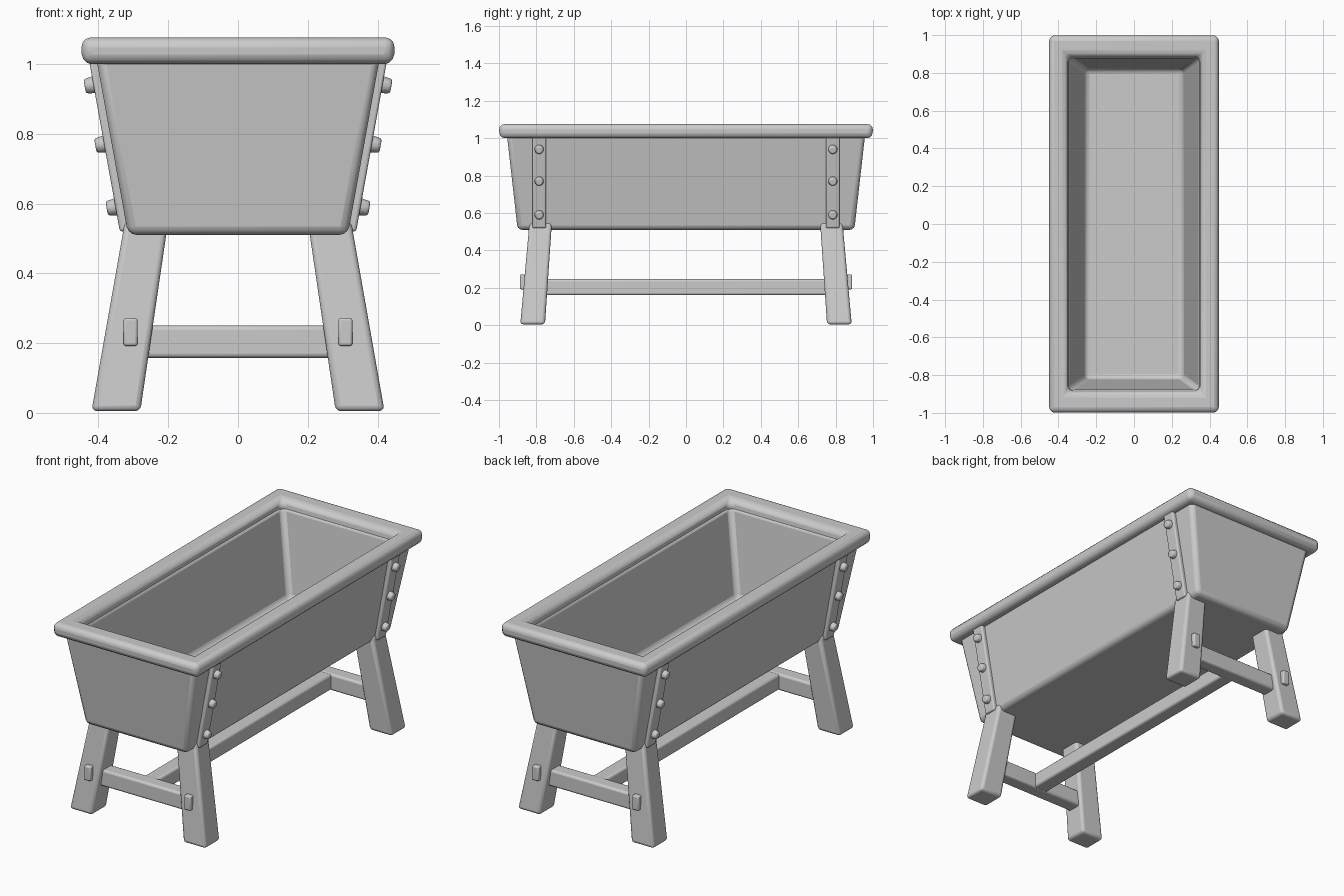
import bpy, bmesh, math
from mathutils import Matrix, Vector

cube = bpy.data.objects.get("Cube")
if cube:
    bpy.data.objects.remove(cube, do_unlink=True)

GREY = (0.6, 0.6, 0.6, 1)
mat = bpy.data.materials.new("plain grey")
mat.use_nodes = True
mat.diffuse_color = GREY
mat.node_tree.nodes["Principled BSDF"].inputs["Base Color"].default_value = GREY


def finish(name, bm, bevel, segments=3):
    """Turn a bmesh into a smooth-shaded object with softened edges."""
    bmesh.ops.recalc_face_normals(bm, faces=bm.faces)
    mesh = bpy.data.meshes.new(name)
    bm.to_mesh(mesh)
    bm.free()
    mesh.materials.append(mat)
    ob = bpy.data.objects.new(name, mesh)
    bpy.context.collection.objects.link(ob)
    mod = ob.modifiers.new("soft edges", 'BEVEL')
    mod.width = bevel
    mod.segments = segments
    mod.limit_method = 'ANGLE'
    mod.angle_limit = math.radians(25)
    bpy.ops.object.select_all(action='DESELECT')
    ob.select_set(True)
    bpy.context.view_layer.objects.active = ob
    bpy.ops.object.shade_smooth_by_angle(angle=math.radians(40))
    return ob


def loft(name, sections, bevel, ring=False):
    """Join rectangles given as (centre x, centre y, half x, half y, z)."""
    bm = bmesh.new()
    loops = []
    for cx, cy, hx, hy, z in sections:
        corners = ((-1, -1), (1, -1), (1, 1), (-1, 1))
        loops.append([bm.verts.new((cx + i * hx, cy + j * hy, z)) for i, j in corners])
    pairs = list(zip(loops, loops[1:]))
    if ring:
        pairs.append((loops[-1], loops[0]))
    else:
        bm.faces.new(loops[0])
        bm.faces.new(loops[-1])
    for a, b in pairs:
        for k in range(4):
            n = (k + 1) % 4
            bm.faces.new((a[k], a[n], b[n], b[k]))
    return finish(name, bm, bevel)


def box(name, centre, half, bevel):
    x, y, z = centre
    hx, hy, hz = half
    return loft(name, [(x, y, hx, hy, z - hz), (x, y, hx, hy, z + hz)], bevel)


def wall_x(z):
    """Outer half width of the trough at a height."""
    return 0.315 + (z - 0.51) * 0.18


# Hollow tapered trough
loft("trough", [(0, 0, 0.315, 0.9, 0.51), (0, 0, wall_x(1.04), 0.96, 1.04),
                (0, 0, 0.345, 0.88, 1.04), (0, 0, 0.26, 0.82, 0.57)], 0.025)

# Thick rounded rim
loft("rim", [(0, 0, 0.447, 0.997, 1.0), (0, 0, 0.45, 1.0, 1.076),
             (0, 0, 0.355, 0.89, 1.076), (0, 0, 0.343, 0.878, 1.0)], 0.028, ring=True)

for sx, side in ((1, "left"), (-1, "right")):
    for sy, end in ((-1, "front"), (1, "back")):
        tag = f"{end}_{side}"
        # Splayed leg
        loft(f"leg_{tag}", [(sx * 0.35, sy * 0.82, 0.07, 0.066, 0.005),
                            (sx * 0.262, sy * 0.777, 0.062, 0.06, 0.55)], 0.016)
        # Upright strap on the side wall
        loft(f"strap_{tag}", [(sx * wall_x(z), sy * 0.785, 0.022, 0.037, z)
                              for z in (0.52, 1.01)], 0.008)
        # Strap bolts facing out from the sloping wall
        out = Vector((sx, 0, -0.18)).normalized()
        for n, z in enumerate((0.59, 0.77, 0.94)):
            bm = bmesh.new()
            spot = Vector((sx * (wall_x(z) + 0.025), sy * 0.785, z))
            turn = out.to_track_quat('Z', 'Y').to_matrix().to_4x4()
            bmesh.ops.create_cone(bm, cap_ends=True, segments=8, radius1=0.029,
                                  radius2=0.022, depth=0.045,
                                  matrix=Matrix.Translation(spot) @ turn)
            finish(f"bolt_{tag}_{n + 1}", bm, 0.007, 2)
        # Tenon end poking through the leg
        box(f"tenon_{tag}", (sx * 0.308, sy * 0.86, 0.232), (0.02, 0.028, 0.04), 0.007)

# Rails between the legs
for sy, end in ((-1, "front"), (1, "back")):
    box(f"cross_rail_{end}", (0, sy * 0.8, 0.204), (0.3, 0.04, 0.046), 0.012)
box("long_rail", (0, 0, 0.204), (0.042, 0.79, 0.043), 0.012)
